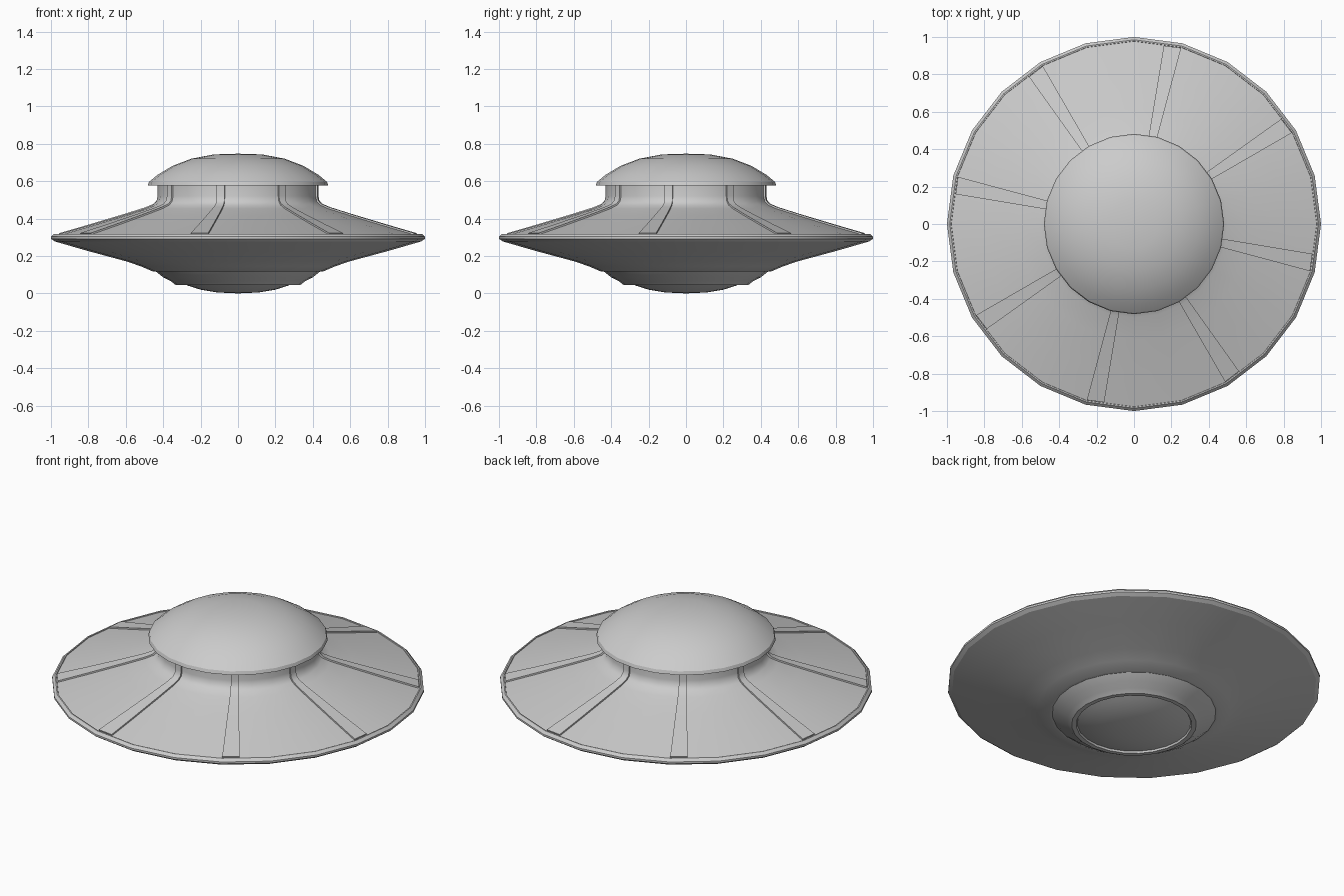
import bpy, bmesh, math

SEGMENTS = 24

cube = bpy.data.objects.get("Cube")
if cube:
    bpy.data.objects.remove(cube, do_unlink=True)

grey = bpy.data.materials.new("light_grey_metal")
grey.use_nodes = True
colour = (0.6, 0.6, 0.6, 1)
grey.diffuse_color = colour
grey.node_tree.nodes["Principled BSDF"].inputs["Base Color"].default_value = colour


def finish(name, bm, angle):
    """Turn a bmesh into a grey, smooth-shaded object."""
    bmesh.ops.recalc_face_normals(bm, faces=bm.faces)
    mesh = bpy.data.meshes.new(name)
    bm.to_mesh(mesh)
    bm.free()
    mesh.materials.append(grey)
    obj = bpy.data.objects.new(name, mesh)
    bpy.context.collection.objects.link(obj)
    bpy.ops.object.select_all(action="DESELECT")
    obj.select_set(True)
    bpy.context.view_layer.objects.active = obj
    bpy.ops.object.shade_smooth_by_angle(angle=math.radians(angle))
    return obj


def lathe(name, profile, angle=30):
    """Spin a (radius, height) profile around z; radius 0 makes a pole."""
    bm = bmesh.new()
    rings = []
    for r, z in profile:
        if r == 0:
            rings.append([bm.verts.new((0, 0, z))] * SEGMENTS)
            continue
        turns = [math.tau * i / SEGMENTS for i in range(SEGMENTS)]
        rings.append([bm.verts.new((r * math.cos(a), r * math.sin(a), z)) for a in turns])
    for low, high in zip(rings, rings[1:]):
        for i in range(SEGMENTS):
            j = (i + 1) % SEGMENTS
            corners = dict.fromkeys((low[i], low[j], high[j], high[i]))
            bm.faces.new(list(corners))
    return finish(name, bm, angle)


# Upper skirt sweeping up into the neck
skirt = [(0.98, 0.312), (0.80, 0.363), (0.62, 0.416), (0.50, 0.453),
         (0.455, 0.472), (0.436, 0.492), (0.43, 0.52), (0.43, 0.58)]
lathe("upper_skirt", skirt, 40)

# Bevelled rim
lathe("rim", [(0.975, 0.306), (0.978, 0.318), (0.985, 0.318), (1.0, 0.303),
              (1.0, 0.292), (0.98, 0.278)])

# Domed cap with a flat underside
lathe("dome", [(0.42, 0.577), (0.482, 0.577), (0.476, 0.596), (0.43, 0.634), (0.35, 0.682),
               (0.25, 0.72), (0.13, 0.743), (0, 0.747)])

# Lower hull and the stepped collar beneath it
lathe("lower_hull", [(0.98, 0.278), (0.80, 0.226), (0.60, 0.172), (0.52, 0.145),
                     (0.455, 0.117), (0.44, 0.117)])
lathe("lower_collar", [(0.445, 0.122), (0.40, 0.086), (0.36, 0.066), (0.335, 0.046),
                       (0.31, 0.046), (0.305, 0.06)])

# Shallow bowl at the very bottom
lathe("belly_bowl", [(0.305, 0.056), (0.27, 0.042), (0.20, 0.02), (0.11, 0.005), (0, 0)])


# Raised ribs following the skirt, each starting on a skirt edge
def rib(name, start):
    bm = bmesh.new()
    width = math.radians(5.5)
    half = math.pi / SEGMENTS
    chord = math.cos(half) / math.cos(half - width)
    rows = []
    path = [(0.972, 0.314)] + skirt[1:]
    for k, (r, z) in enumerate(path):
        r0, z0 = path[max(k - 1, 0)]
        r1, z1 = path[min(k + 1, len(path) - 1)]
        length = math.hypot(r1 - r0, z1 - z0)
        out, up = (z1 - z0) / length, (r0 - r1) / length
        row = []
        for turn, scale, lift in ((0, 1, -0.005), (0, 1, 0.009),
                                  (width, chord, 0.009), (width, chord, -0.005)):
            radius = r * scale + out * lift
            a = start + turn
            row.append(bm.verts.new((radius * math.cos(a), radius * math.sin(a), z + up * lift)))
        rows.append(row)
    for a, b in zip(rows, rows[1:]):
        for i in range(3):
            bm.faces.new((a[i], a[i + 1], b[i + 1], b[i]))
    bm.faces.new(rows[0])
    bm.faces.new(rows[-1])
    finish(name, bm, 40)


for n in range(8):
    rib(f"skirt_rib_{n + 1}", math.radians(30 + 45 * n))
